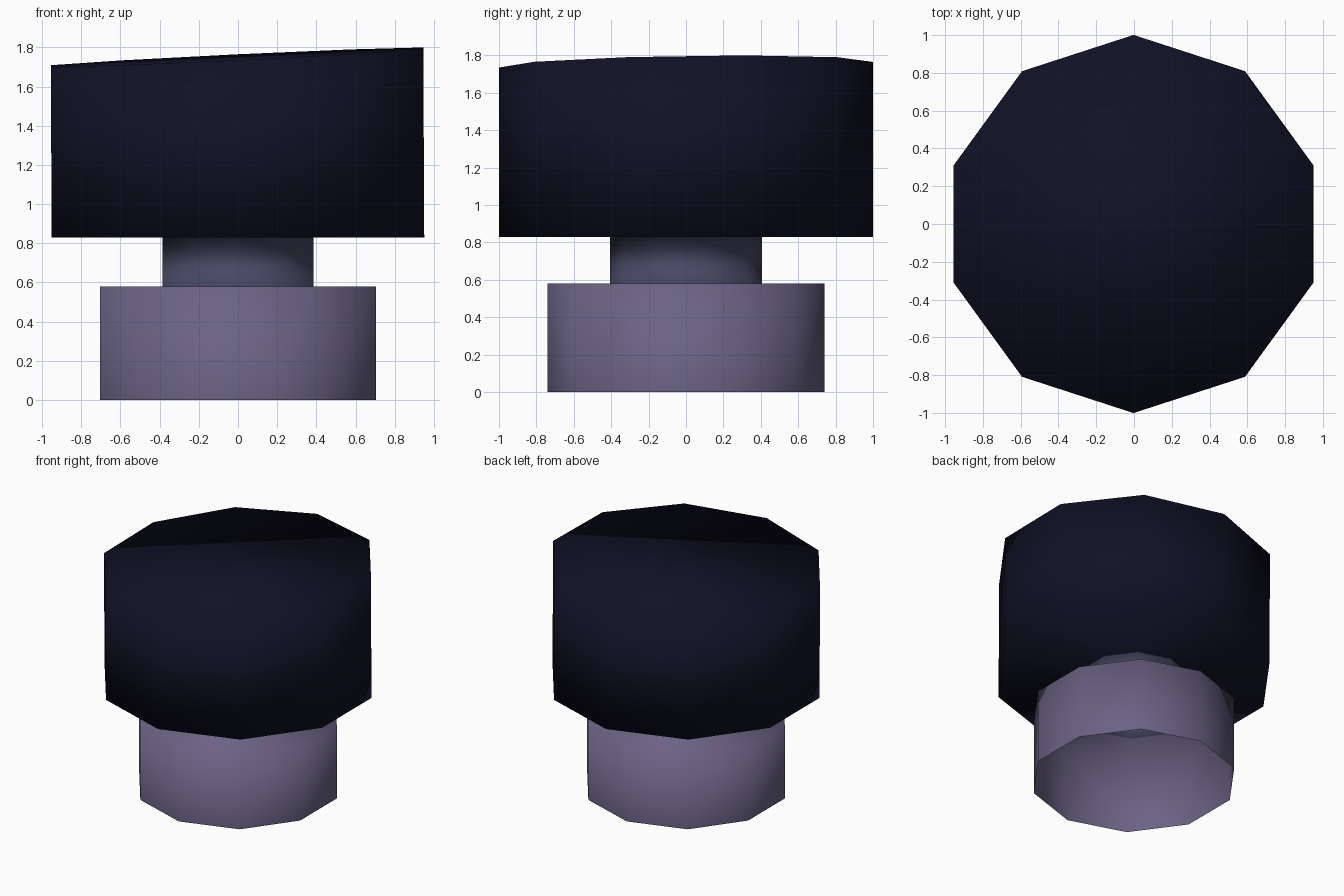
import bpy, bmesh, math

if "Cube" in bpy.data.objects:
    bpy.data.objects.remove(bpy.data.objects["Cube"])

SIDES = 10


def material(name, rgb):
    m = bpy.data.materials.new(name)
    m.diffuse_color = (*rgb, 1)
    m.use_nodes = True
    m.node_tree.nodes["Principled BSDF"].inputs["Base Color"].default_value = m.diffuse_color
    return m


mats = [material("dusty purple", (0.145, 0.123, 0.231)),
        material("slate blue", (0.064, 0.064, 0.127)),
        material("midnight navy", (0.0052, 0.0055, 0.0185))]

# Stepped profile: radius, height, colour of the band that ends here
profile = [(0.74, 0.0, 0), (0.74, 0.58, 0), (0.405, 0.58, 0),
           (0.405, 0.83, 1), (1.0, 0.83, 2), (1.0, 1.75, 2)]

bm = bmesh.new()
rings = []
for r, z, _ in profile:
    ring = []
    for i in range(SIDES):
        a = math.pi / 2 + 2 * math.pi * i / SIDES
        ring.append(bm.verts.new((r * math.cos(a), r * math.sin(a), z)))
    rings.append(ring)

# Walls and ledges; the foot is open underneath
for k in range(1, len(rings)):
    lo, hi = rings[k - 1], rings[k]
    for i in range(SIDES):
        j = (i + 1) % SIDES
        f = bm.faces.new((lo[i], lo[j], hi[j], hi[i]))
        f.material_index = profile[k][2]

# Tilted cap on the head
for v in rings[-1]:
    v.co.z += 0.0477 * v.co.x + 0.015 * v.co.y
    v.co.x -= 0.005
cap = bm.faces.new(rings[-1])
cap.material_index = 2

for f in bm.faces:
    f.smooth = True

mesh = bpy.data.meshes.new("stepped_post")
bm.to_mesh(mesh)
bm.free()
for m in mats:
    mesh.materials.append(m)
post = bpy.data.objects.new("stepped_post", mesh)
bpy.context.collection.objects.link(post)
